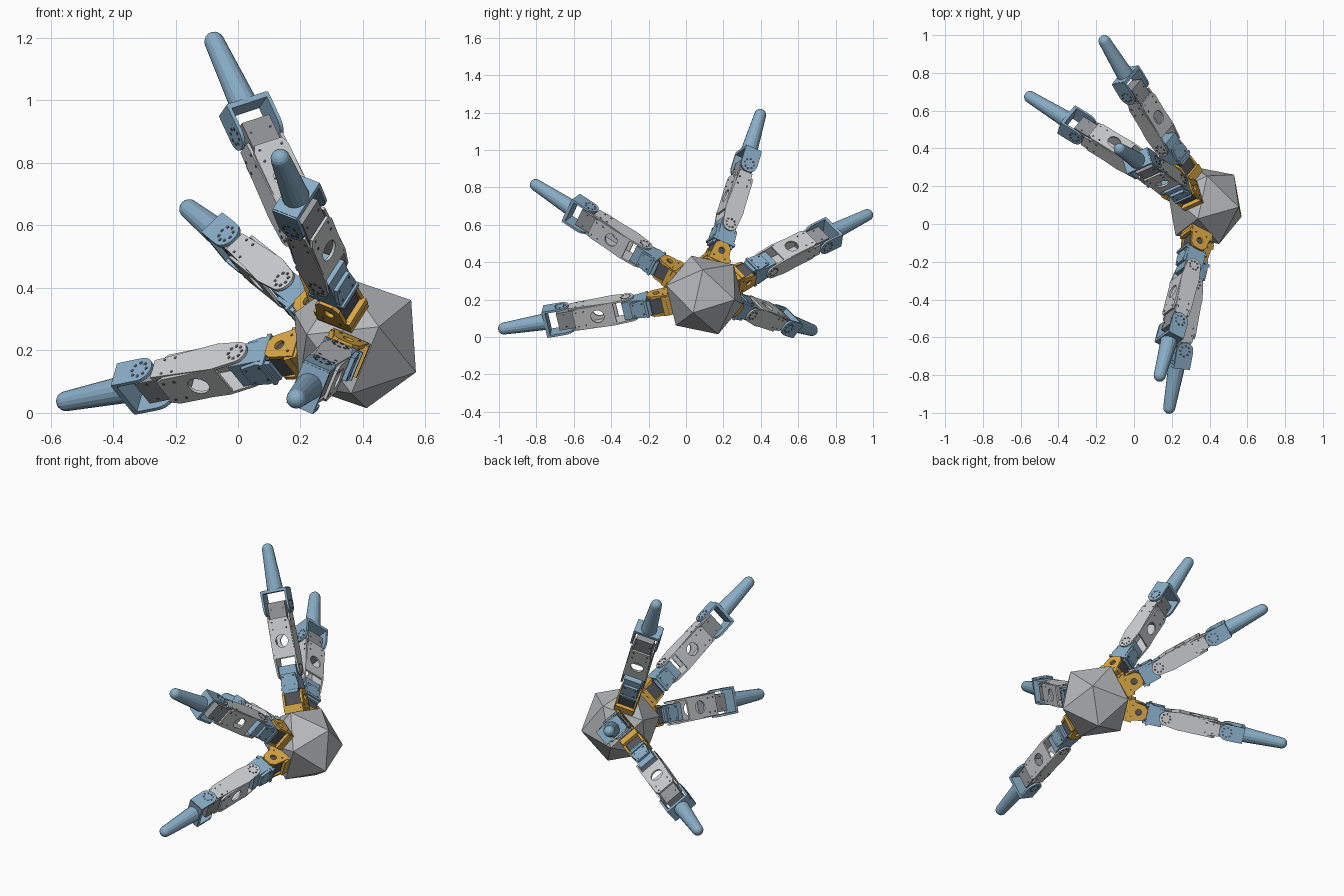
import bpy, bmesh, math
from mathutils import Matrix, Vector

cube = bpy.data.objects.get("Cube")
if cube:
    bpy.data.objects.remove(cube, do_unlink=True)


def material(name, rgb):
    m = bpy.data.materials.new(name)
    m.use_nodes = True
    m.diffuse_color = (*rgb, 1)
    m.node_tree.nodes["Principled BSDF"].inputs["Base Color"].default_value = (*rgb, 1)
    return m


BLUE = material("soft blue", (0.25, 0.42, 0.57))
LIGHT = material("light gray", (0.6, 0.61, 0.62))
BODY = material("body gray", (0.47, 0.48, 0.49))
MID = material("motor gray", (0.3, 0.31, 0.33))
DARK = material("dark gray", (0.09, 0.095, 0.11))
YELLOW = material("amber", (0.68, 0.38, 0.06))

# Body frame: a regular icosahedron, tilted
PHI = (1 + 5 ** 0.5) / 2
CENTER = Vector((0.375, 0.1, 0.225))
RADIUS = 0.225
Z = Vector((-0.476, 0.565, 0.674)).normalized()
Y = Vector((0.098, -0.721, 0.686))
Y = (Y - Z * Y.dot(Z)).normalized()
FRAME = Matrix((Y.cross(Z), Y, Z)).transposed()

# Each leg: face direction, and the face corner its swing points to
LEGS = {
    "upper": ((0, 1 / PHI, PHI), (0, PHI, 1)),
    "back_upper": ((0, -1 / PHI, PHI), (-1, 0, PHI)),
    "back_lower": ((1, -1, 1), (PHI, -1, 0)),
    "front_lower": ((1, 1, -1), (PHI, 1, 0)),
    "front_upper": ((1 / PHI, PHI, 0), (0, PHI, -1)),
}


def leg_matrix(face, corner):
    d = (FRAME @ Vector(face)).normalized()
    p = FRAME @ Vector(corner)
    p = (p - d * p.dot(d)).normalized()
    rot = Matrix((p.cross(d), p, d)).transposed()
    return Matrix.Translation(CENTER) @ rot.to_4x4()


# Plate planes: outline (u, v) goes to (y, z) or (x, z)
SIDE = Matrix(((0, 0, 1, 0), (1, 0, 0, 0), (0, 1, 0, 0), (0, 0, 0, 1)))
FACE = Matrix(((1, 0, 0, 0), (0, 0, -1, 0), (0, 1, 0, 0), (0, 0, 0, 1)))


def ring(cu, cv, r, n, start=0.0, sweep=2 * math.pi):
    return [(cu + r * math.cos(start + sweep * i / n), cv + r * math.sin(start + sweep * i / n))
            for i in range(n)]


def plate(bm, loops, plane, offset, thick):
    """Flat sheet with holes, pushed along its normal by offset."""
    cu = bpy.data.curves.new("sheet", "CURVE")
    cu.dimensions = "2D"
    cu.fill_mode = "BOTH"
    cu.extrude = thick / 2
    for loop in loops:
        sp = cu.splines.new("POLY")
        sp.points.add(len(loop) - 1)
        for pt, (u, v) in zip(sp.points, loop):
            pt.co = (u, v, 0, 1)
        sp.use_cyclic_u = True
    ob = bpy.data.objects.new("sheet", cu)
    bpy.context.scene.collection.objects.link(ob)
    deps = bpy.context.evaluated_depsgraph_get()
    me = bpy.data.meshes.new_from_object(ob.evaluated_get(deps))
    me.transform(plane @ Matrix.Translation((0, 0, offset)))
    bm.from_mesh(me)
    bpy.data.objects.remove(ob)
    bpy.data.curves.remove(cu)
    bpy.data.meshes.remove(me)


def box(bm, hx, hy, z0, z1, x=0, y=0):
    m = Matrix.Translation((x, y, (z0 + z1) / 2)) @ Matrix.Diagonal((2 * hx, 2 * hy, z1 - z0, 1))
    bmesh.ops.create_cube(bm, size=1, matrix=m)


def dot(bm, plane, u, v, offset, r=0.005):
    m = plane @ Matrix.Translation((u, v, offset))
    bmesh.ops.create_cone(bm, cap_ends=True, segments=8, radius1=r, radius2=r, depth=0.004, matrix=m)


def finish(bm, name, mat):
    """Place the part on all five legs."""
    bmesh.ops.remove_doubles(bm, verts=bm.verts, dist=1e-5)
    bmesh.ops.recalc_face_normals(bm, faces=bm.faces)
    me = bpy.data.meshes.new(name)
    bm.to_mesh(me)
    bm.free()
    me.materials.append(mat)
    me.polygons.foreach_set("use_smooth", [False] * len(me.polygons))
    for leg, pose in LEGS.items():
        ob = bpy.data.objects.new(leg + "_" + name, me)
        bpy.context.scene.collection.objects.link(ob)
        ob.matrix_world = leg_matrix(*pose)


def knuckle(r, hinge, shoulder, end):
    """Cheek outline: round below the hinge, then up to a squared end."""
    return ring(0, hinge, r, 12, math.pi, math.pi) + [(r, hinge), shoulder, end,
                                                      (-end[0], end[1]), (-shoulder[0], shoulder[1])]


# Body
bm = bmesh.new()
corners = []
for a in (-1, 1):
    for b in (-PHI, PHI):
        corners += [(a, 0, b), (b, a, 0), (0, b, a)]
for c in corners:
    bm.verts.new(CENTER + FRAME @ Vector(c).normalized() * RADIUS)
bmesh.ops.convex_hull(bm, input=bm.verts)
me = bpy.data.meshes.new("body")
bm.to_mesh(me)
bm.free()
me.materials.append(BODY)
bpy.context.scene.collection.objects.link(bpy.data.objects.new("body", me))

# Base mount: amber bracket that holds the hip motor
bm = bmesh.new()
box(bm, 0.055, 0.065, 0.178, 0.2)
for s in (-1, 1):
    plate(bm, [[(-0.06, 0.19), (0.06, 0.19), (0.045, 0.285), (0.025, 0.305), (-0.025, 0.305),
                (-0.045, 0.285)], ring(0, 0.255, 0.018, 12)], SIDE, s * 0.052, 0.013)
    box(bm, 0.055, 0.01, 0.2, 0.225, 0, s * 0.058)
finish(bm, "base_mount", YELLOW)

bm = bmesh.new()
box(bm, 0.044, 0.042, 0.2, 0.325)
finish(bm, "hip_motor", DARK)

# Knee holder: flange, motor case and side ears
bm = bmesh.new()
box(bm, 0.05, 0.066, 0.308, 0.323)
box(bm, 0.05, 0.044, 0.32, 0.445)
for s in (-1, 1):
    plate(bm, [[(-0.04, 0.29), (0.04, 0.29), (0.05, 0.34), (0.04, 0.4), (-0.04, 0.4), (-0.05, 0.34)]],
          FACE, s * 0.051, 0.014)
finish(bm, "knee_holder", BLUE)

# Link: two knuckled cheeks joined by two pierced faces
bm = bmesh.new()
for s in (-1, 1):
    plate(bm, [knuckle(0.042, 0.42, (0.053, 0.5), (0.036, 0.735))], SIDE, s * 0.061, 0.01)
    plate(bm, [[(-0.062, 0.49), (0.062, 0.49), (0.062, 0.69), (0.05, 0.715), (-0.05, 0.715),
                (-0.062, 0.69)], ring(0, 0.585, 0.036, 20)], FACE, s * 0.047, 0.01)
finish(bm, "link", LIGHT)

bm = bmesh.new()
box(bm, 0.05, 0.036, 0.655, 0.805)
finish(bm, "finger_motor", MID)

# Finger bracket and rounded tapering finger
bm = bmesh.new()
box(bm, 0.07, 0.046, 0.86, 0.878)
for s in (-1, 1):
    plate(bm, [knuckle(0.047, 0.78, (0.047, 0.84), (0.046, 0.876))], SIDE, s * 0.07, 0.012)
finish(bm, "finger_bracket", BLUE)

bm = bmesh.new()
profile = [(0.0, 0.87), (0.045, 0.87)] + [
    (0.032 * math.cos(a), 1.104 + 0.032 * math.sin(a))
    for a in (math.radians(x) for x in range(0, 91, 18))]
vs = [bm.verts.new((r, 0, z)) for r, z in profile]
es = [bm.edges.new(e) for e in zip(vs, vs[1:])]
bmesh.ops.spin(bm, geom=vs + es, cent=(0, 0, 0), axis=(0, 0, 1), angle=2 * math.pi, steps=16)
finish(bm, "finger", BLUE)

# Screws: rings around the hinges and rows on the cases
bm = bmesh.new()
for s in (-1, 1):
    for u, v in ring(0, 0.78, 0.027, 8):
        dot(bm, SIDE, u, v, s * 0.0755, 0.006)
    for u, v in ring(0, 0.42, 0.025, 8):
        dot(bm, SIDE, u, v, s * 0.0655, 0.006)
    for t in (-1, 1):
        for v in (0.335, 0.385):
            dot(bm, FACE, t * 0.03, v, s * 0.0575)
        for v in (0.655, 0.695):
            dot(bm, FACE, t * 0.04, v, s * 0.0515)
            dot(bm, SIDE, t * 0.028, v, s * 0.0655)
        dot(bm, FACE, t * 0.036, 0.765, s * 0.0355)
        dot(bm, SIDE, t * 0.033, 0.215, s * 0.058)
finish(bm, "screws", DARK)
